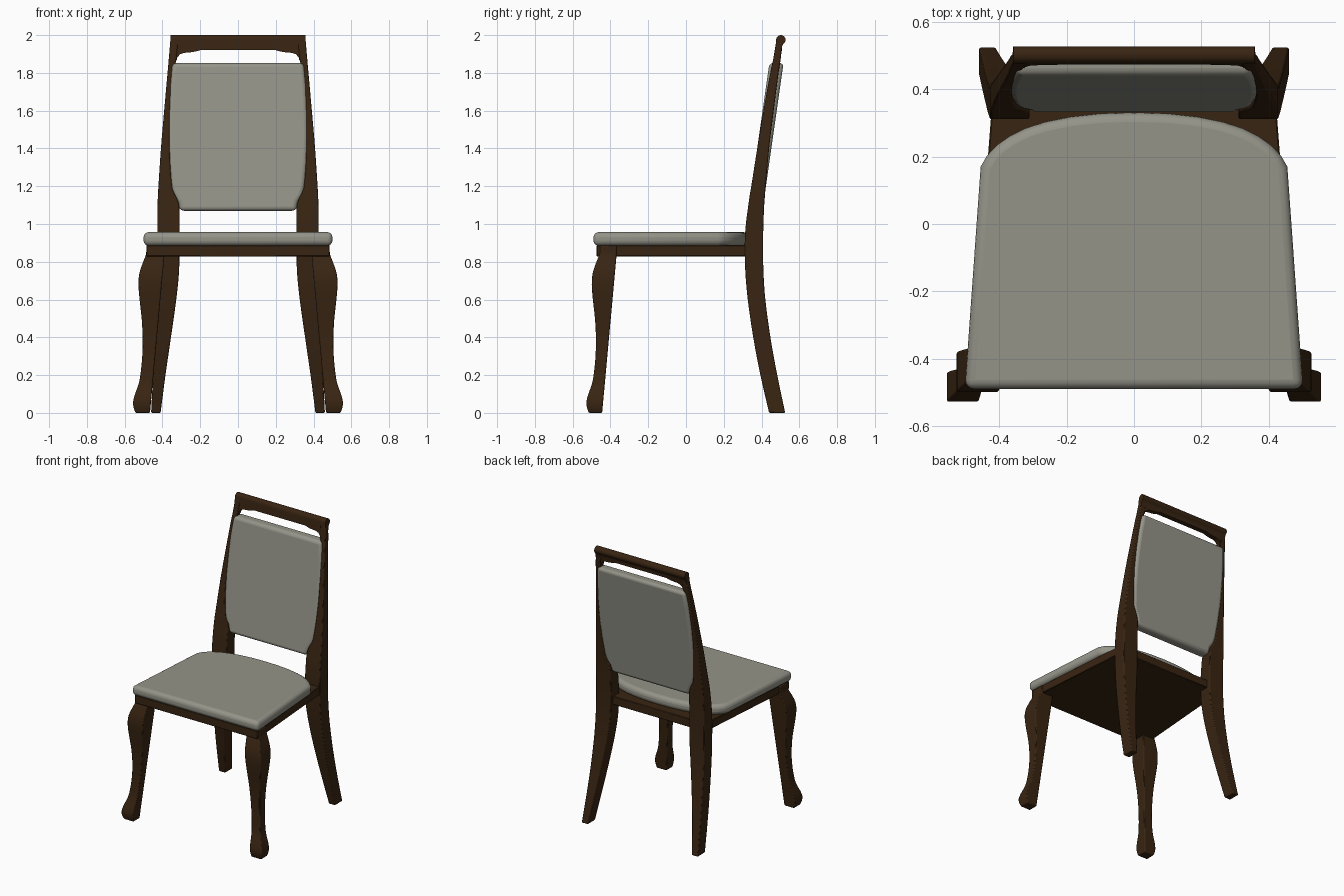
import bpy, bmesh, math

if "Cube" in bpy.data.objects:
    bpy.data.objects.remove(bpy.data.objects["Cube"])


def material(name, rgb):
    m = bpy.data.materials.new(name)
    m.diffuse_color = (*rgb, 1)
    m.use_nodes = True
    m.node_tree.nodes["Principled BSDF"].inputs["Base Color"].default_value = m.diffuse_color
    return m


WOOD = material("dark wood", (0.040, 0.018, 0.006))
CLOTH = material("grey fabric", (0.30, 0.295, 0.25))


def loft(name, rings, mat, bevel=0.0, segments=2, limit=40):
    """Skin equal-sized rings, cap both ends, bevel sharp edges."""
    bm = bmesh.new()
    vs = [[bm.verts.new(p) for p in r] for r in rings]
    n = len(rings[0])
    for a, b in zip(vs, vs[1:]):
        for i in range(n):
            j = (i + 1) % n
            bm.faces.new((a[i], a[j], b[j], b[i]))
    bm.faces.new(vs[0][::-1])
    bm.faces.new(vs[-1])
    bmesh.ops.recalc_face_normals(bm, faces=bm.faces)
    me = bpy.data.meshes.new(name)
    bm.to_mesh(me)
    bm.free()
    me.materials.append(mat)
    ob = bpy.data.objects.new(name, me)
    bpy.context.collection.objects.link(ob)
    if bevel:
        mod = ob.modifiers.new("bevel", "BEVEL")
        mod.width, mod.segments = bevel, segments
        mod.limit_method, mod.angle_limit = "ANGLE", math.radians(limit)
    bpy.ops.object.select_all(action="DESELECT")
    ob.select_set(True)
    bpy.context.view_layer.objects.active = ob
    bpy.ops.object.shade_smooth_by_angle(angle=math.radians(35))
    return ob


def smooth(keys, steps=4):
    """Hermite-interpolate rows whose first value is the height."""
    def slope(i, k):
        a, b = keys[max(i - 1, 0)], keys[min(i + 1, len(keys) - 1)]
        return (b[k] - a[k]) / (b[0] - a[0])
    out = []
    for i in range(len(keys) - 1):
        p, q = keys[i], keys[i + 1]
        h = q[0] - p[0]
        for s in range(steps):
            t = s / steps
            row = [p[0] + h * t]
            for k in range(1, len(p)):
                row.append((2*t**3 - 3*t*t + 1) * p[k] + (3*t*t - 2*t**3) * q[k]
                           + h * (t**3 - 2*t*t + t) * slope(i, k)
                           + h * (t**3 - t*t) * slope(i + 1, k))
            out.append(row)
    return out + [list(keys[-1])]


def post(name, rows, side):
    """Square-section post from rows of z, outer x, inner x, front y, back y."""
    rings = [[(side * xo, yf, z), (side * xo, yb, z), (side * xi, yb, z), (side * xi, yf, z)]
             for z, xo, xi, yf, yb in rows]
    return loft(name, rings, WOOD, 0.006, 2, 60)


def mirrored(half):
    """Close a right-hand outline with its mirror image."""
    return half + [(-x, v) for x, v in reversed(half) if x > 0]


# Cabriole front legs: z, outer offset; the inner faces are straight
front_keys = [(0, .543), (.03, .553), (.06, .555), (.10, .545), (.15, .527), (.2, .517),
              (.3, .507), (.4, .505), (.5, .51), (.6, .521), (.68, .527), (.74, .522),
              (.8, .502), (.84, .487), (.885, .485)]
front_rows = []
for z, o in smooth(front_keys, 3):
    i = .466 - .076 * min(z / .83, 1)
    front_rows.append((z, o, i, -o + .028, -i + .022))

# Back posts: splayed leg below, raked and notched upright above
back_rows = smooth([(0, .46, .41, .44, .525), (.2, .45, .384, .394, .483),
                    (.4, .441, .355, .356, .447), (.6, .434, .327, .327, .42),
                    (.75, .43, .312, .314, .41), (.9, .428, .31, .311, .408),
                    (1.0, .427, .31, .317, .41), (1.1, .426, .312, .33, .414),
                    (1.15, .424, .33, .337, .418), (1.19, .422, .348, .344, .421),
                    (1.4, .408, .362, .377, .44), (1.6, .391, .358, .410, .464),
                    (1.8, .373, .34, .446, .49), (1.88, .366, .325, .463, .502),
                    (1.96, .359, .318, .476, .508)])
for side, word in ((-1, "left"), (1, "right")):
    post("front_leg_" + word, front_rows, side)
    post("back_post_" + word, back_rows, side)

# Seat frame with closed underside
frame = mirrored([(.485, -.473), (.425, .31), (.42, .38)])
loft("seat_frame", [[(x, y, z) for x, y in frame] for z in (.828, .888)], WOOD, 0.004, 1)

# Seat cushion
seat = mirrored([(.502, -.49), (.455, .17), (.436, .203), (.408, .233), (.37, .26),
                 (.32, .285), (.26, .304), (.19, .318), (.1, .328), (0, .331)])
loft("seat_cushion", [[(x, y, z) for x, y in seat] for z in (.885, .957)], CLOTH, 0.028, 4, 50)

# Back cushion, raked with the posts
pad = mirrored([(.308, 1.07), (.318, 1.12), (.342, 1.155), (.354, 1.2), (.366, 1.33),
                (.371, 1.46), (.369, 1.6), (.361, 1.74), (.348, 1.853)])
loft("back_cushion", [[(x, y + .143 * (z - 1.08), z) for x, z in pad] for y in (.331, .406)],
     CLOTH, 0.022, 4, 45)

# Crest rail with rolled top and curved lower corners
half = [(0, 1.92), (.2, 1.92), (.225, 1.913), (.25, 1.909), (.285, 1.906),
        (.308, 1.898), (.322, 1.88), (.325, 1.865), (.362, 1.865)]
stations = [(-x, b) for x, b in reversed(half[1:])] + half
roll = [(.502 + .025 * math.cos(math.radians(a)), 1.975 + .025 * math.sin(math.radians(a)))
        for a in range(-60, 181, 20)]
rings = []
for x, b in stations:
    foot = .474 - .2 * (1.92 - b)
    ring = roll + [(.475, 1.93), (foot, b), (foot + .034, b), (.508, 1.94)]
    rings.append([(x - math.copysign(max(0, z - 1.9) * .05, x) if abs(x) > .35 else x, y, z)
                  for y, z in ring])
loft("crest_rail", rings, WOOD)
